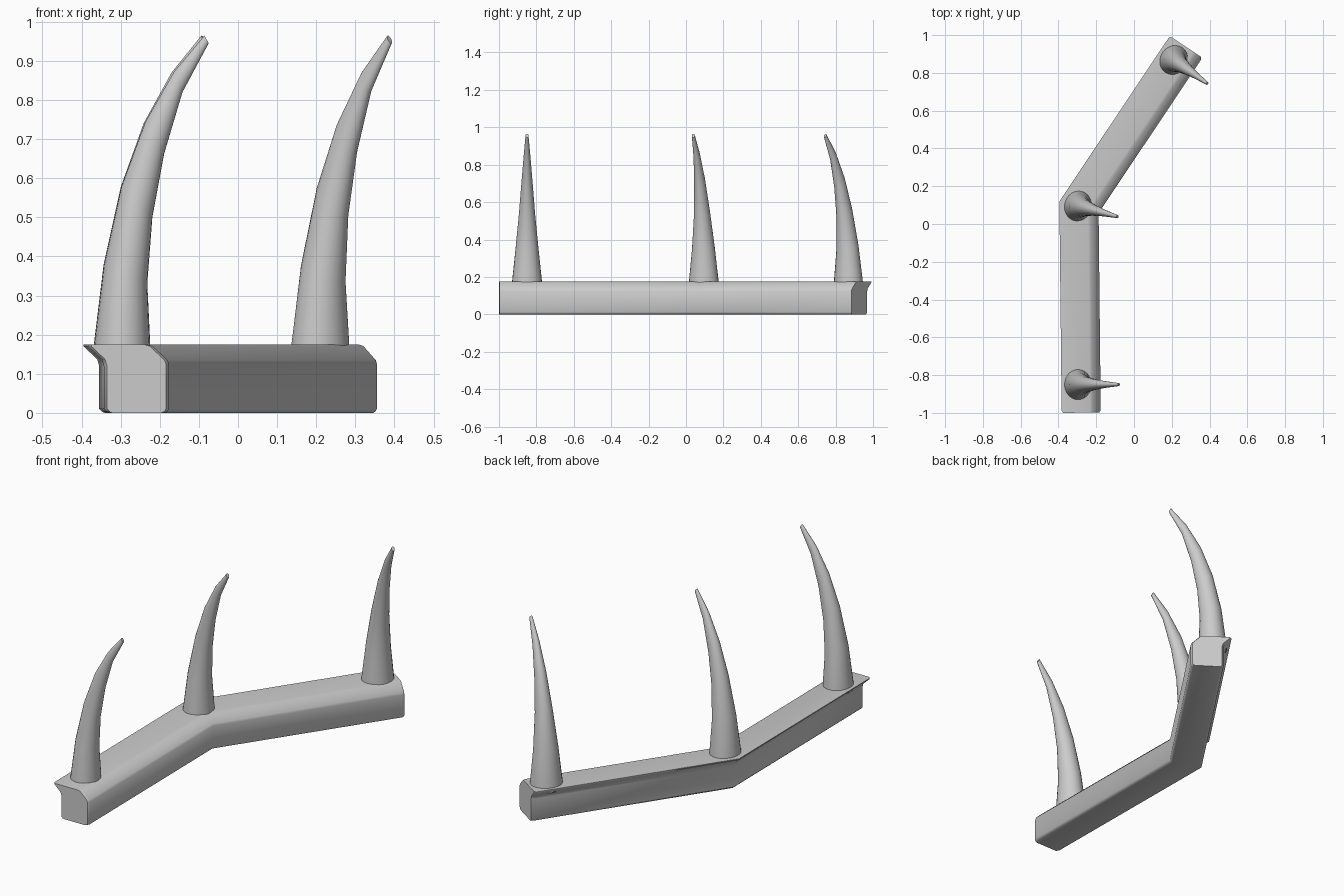
import bpy, bmesh, math
from mathutils import Vector

if "Cube" in bpy.data.objects:
    bpy.data.objects.remove(bpy.data.objects["Cube"])


def finish(name, rings, angle):
    # Skin a row of closed rings, cap both ends and shade
    bm = bmesh.new()
    rows = [[bm.verts.new(p) for p in r] for r in rings]
    n = len(rows[0])
    for a, b in zip(rows, rows[1:]):
        for i in range(n):
            j = (i + 1) % n
            bm.faces.new((a[i], a[j], b[j], b[i]))
    bm.faces.new(rows[0][::-1])
    bm.faces.new(rows[-1])
    bmesh.ops.recalc_face_normals(bm, faces=bm.faces)
    me = bpy.data.meshes.new(name)
    bm.to_mesh(me)
    bm.free()
    ob = bpy.data.objects.new(name, me)
    bpy.context.collection.objects.link(ob)
    bpy.ops.object.select_all(action='DESELECT')
    ob.select_set(True)
    bpy.context.view_layer.objects.active = ob
    bpy.ops.object.shade_smooth_by_angle(angle=math.radians(angle))
    return ob


# Bent rail: section (offset from the lip edge, height) with flared lip and chamfer
section = [(0, .175), (0, .17), (.035, .137), (.04, .12), (.04, .01), (.048, .002),
           (.054, 0), (.195, 0), (.203, .004), (.207, .012), (.207, .125),
           (.203, .135), (.165, .171), (.15, .175)]
p0, p1, p2 = Vector((-.383, -1)), Vector((-.395, .12)), Vector((.19, .995))
d1, d2 = (p1 - p0).normalized(), (p2 - p1).normalized()
n1, n2 = Vector((d1.y, -d1.x)), Vector((d2.y, -d2.x))
miter = (n1 + n2) / (1 + n1.dot(n2))
stations = [(p0, n1, .008), (p0 + d1 * .012, n1, 0), (p1, miter, 0),
            (p2 - d2 * .012, n2, 0), (p2, n2, .008)]
rings = []
for p, right, inset in stations:
    ring = []
    for u, z in section:
        u += inset if u < .1 else -inset
        q = p + right * u
        ring.append((q.x, q.y, z))
    rings.append(ring)
finish("rail", rings, 44)

# Curved spikes: outer edge, inner edge (reach, height), sideways radius
SPIKE = [((-.073, .150), (.071, .150), .081),
         ((-.072, .175), (.071, .175), .080),
         ((-.047, .380), (.064, .330), .061),
         ((-.002, .580), (.077, .500), .043),
         ((.058, .742), (.107, .662), .030),
         ((.132, .872), (.154, .820), .018),
         ((.210, .965), (.221, .945), .008)]
SIDES = 24


def spike(name, x, y, heading):
    along = Vector((math.cos(heading), math.sin(heading), 0))
    side = Vector((-along.y, along.x, 0))
    rings = []
    for (a, az), (b, bz), r in SPIKE:
        mid = Vector((x, y, (az + bz) / 2)) + along * (a + b) / 2
        half = along * (b - a) / 2 + Vector((0, 0, (bz - az) / 2))
        rings.append([mid + half * math.cos(t) + side * r * math.sin(t)
                      for t in (2 * math.pi * i / SIDES for i in range(SIDES))])
    finish(name, rings, 40)


spike("front_spike", -.296, -.85, 0)
spike("middle_spike", -.296, .095, math.radians(-15))
spike("back_spike", .211, .868, math.radians(-35))
